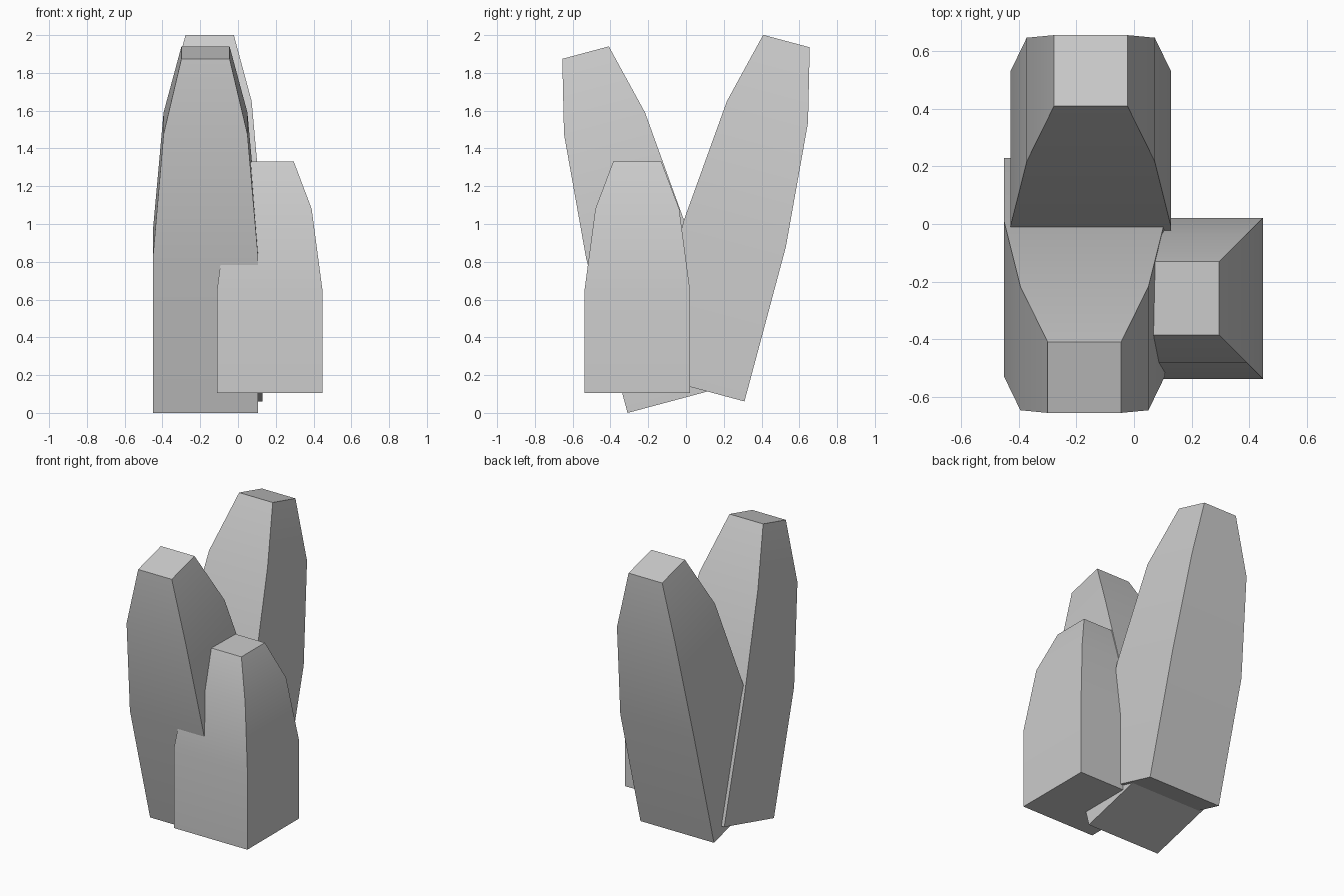
import bpy, bmesh
from math import radians

if "Cube" in bpy.data.objects:
    bpy.data.objects.remove(bpy.data.objects["Cube"])

# Square crystal profile: (fraction of height, half width)
PROFILE = [(0.0, 0.279), (0.445, 0.279), (0.796, 0.222), (1.0, 0.1275)]


def crystal(name, base, height, tilt):
    bm = bmesh.new()
    rings = [[bm.verts.new((sx * h, sy * h, f * height))
              for sx, sy in ((-1, -1), (1, -1), (1, 1), (-1, 1))]
             for f, h in PROFILE]
    for low, high in zip(rings, rings[1:]):
        for i in range(4):
            j = (i + 1) % 4
            bm.faces.new((low[i], low[j], high[j], high[i]))
    bm.faces.new(rings[0][::-1])
    bm.faces.new(rings[-1])
    mesh = bpy.data.meshes.new(name)
    bm.to_mesh(mesh)
    bm.free()
    ob = bpy.data.objects.new(name, mesh)
    bpy.context.collection.objects.link(ob)
    ob.location = base
    ob.rotation_euler.x = radians(tilt)
    # Soft tiers, sharp corners
    bpy.ops.object.select_all(action='DESELECT')
    ob.select_set(True)
    bpy.context.view_layer.objects.active = ob
    bpy.ops.object.shade_smooth_by_angle(angle=radians(30))
    return ob


# Two tall crystals leaning apart and one short upright crystal
crystal("back_crystal", (-0.15, 0.04, 0.133), 1.9, -15)
crystal("front_crystal", (-0.172, -0.04, 0.072), 1.9, 15)
crystal("short_crystal", (0.168, -0.258, 0.105), 1.225, 0)
